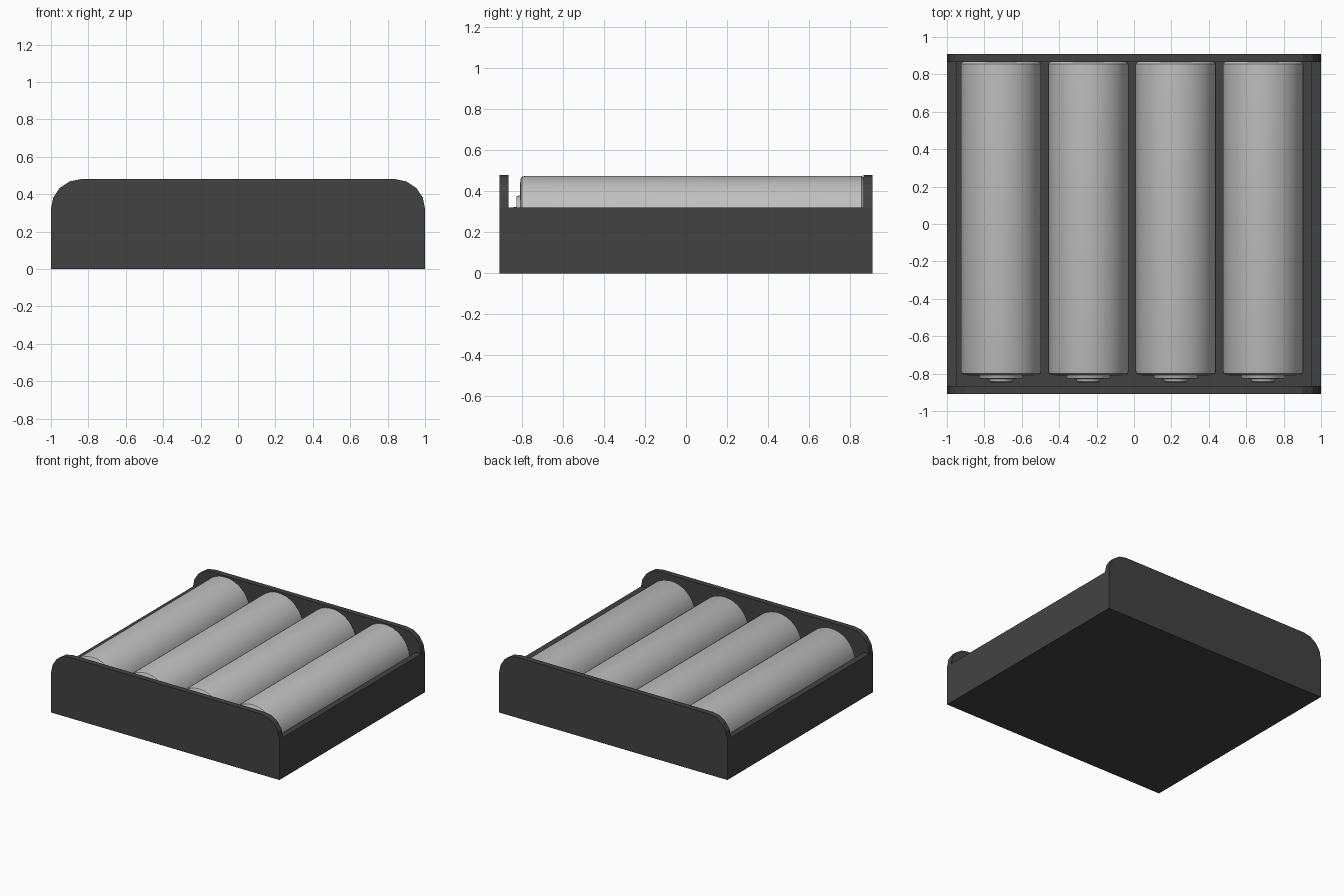
import bpy, bmesh, math
from mathutils import Matrix

if "Cube" in bpy.data.objects:
    bpy.data.objects.remove(bpy.data.objects["Cube"])


def material(name, v):
    m = bpy.data.materials.new(name)
    m.diffuse_color = (v, v, v, 1)
    m.use_nodes = True
    m.node_tree.nodes["Principled BSDF"].inputs["Base Color"].default_value = m.diffuse_color
    return m


BLACK = material("black plastic", 0.055)
SILVER = material("silver grey", 0.52)


def finish(name, bm, mat, smooth=False):
    bmesh.ops.recalc_face_normals(bm, faces=bm.faces)
    me = bpy.data.meshes.new(name)
    bm.to_mesh(me)
    bm.free()
    me.materials.append(mat)
    ob = bpy.data.objects.new(name, me)
    bpy.context.collection.objects.link(ob)
    if smooth:
        bpy.ops.object.select_all(action='DESELECT')
        ob.select_set(True)
        bpy.context.view_layer.objects.active = ob
        bpy.ops.object.shade_smooth_by_angle(angle=math.radians(35))
    return ob


def box(name, x0, x1, y0, y1, z0, z1):
    bm = bmesh.new()
    bmesh.ops.create_cube(bm, size=1)
    for v in bm.verts:
        v.co.x = x0 if v.co.x < 0 else x1
        v.co.y = y0 if v.co.y < 0 else y1
        v.co.z = z0 if v.co.z < 0 else z1
    return finish(name, bm, BLACK)


def end_wall(name, y0, y1):
    # plate with rounded upper corners
    r, top, n = 0.16, 0.48, 4
    pts = [(-1, 0), (1, 0)]
    for i in range(n + 1):
        a = math.pi / 2 * i / n
        pts.append((1 - r + r * math.cos(a), top - r + r * math.sin(a)))
    pts += [(-x, z) for x, z in reversed(pts[2:])]
    bm = bmesh.new()
    f = bm.faces.new([bm.verts.new((x, y0, z)) for x, z in pts])
    ext = bmesh.ops.extrude_face_region(bm, geom=[f])
    for v in ext["geom"]:
        if isinstance(v, bmesh.types.BMVert):
            v.co.y = y1
    return finish(name, bm, BLACK)


def cell(name, x, z):
    # lathe profile (radius, y) from flat back end to the front contact
    prof = [(0, 0.866), (0.205, 0.866), (0.215, 0.856), (0.215, -0.785),
            (0.211, -0.8), (0.2, -0.808), (0.12, -0.811), (0.115, -0.826),
            (0.065, -0.828), (0.062, -0.843), (0.055, -0.848), (0, -0.848)]
    bm = bmesh.new()
    vs = [bm.verts.new((r, y, 0)) for r, y in prof]
    es = [bm.edges.new(p) for p in zip(vs, vs[1:])]
    bmesh.ops.spin(bm, geom=vs + es, cent=(0, 0, 0), axis=(0, 1, 0),
                   angle=2 * math.pi, steps=48)
    bmesh.ops.remove_doubles(bm, verts=bm.verts, dist=1e-4)
    bm.transform(Matrix.Translation((x, 0, z)))
    return finish(name, bm, SILVER, True)


# tray
box("tray_floor", -0.95, 0.95, -0.865, 0.865, 0, 0.045)
for side, s in (("left", -1), ("right", 1)):
    a, b = sorted((s, s * 0.95))
    box(side + "_wall", a, b, -0.865, 0.865, 0, 0.32)
end_wall("front_wall", -0.91, -0.865)
end_wall("back_wall", 0.865, 0.91)

# four cells
for i in range(4):
    cell("battery_%d" % (i + 1), -0.711 + 0.467 * i, 0.26)
